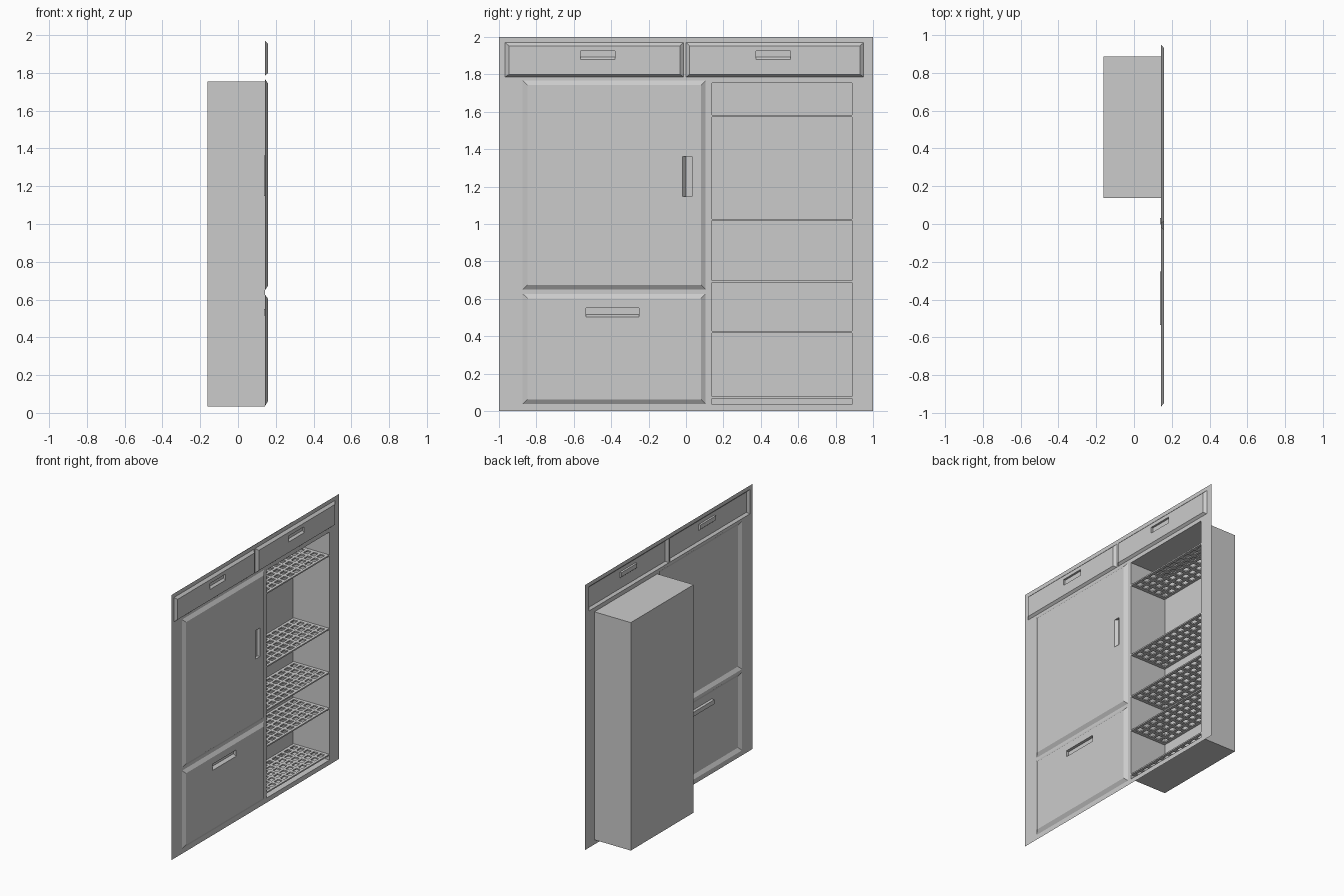
import bpy, bmesh

if "Cube" in bpy.data.objects:
    bpy.data.objects.remove(bpy.data.objects["Cube"])

grey = bpy.data.materials.new("plain grey")
grey.diffuse_color = (0.6, 0.6, 0.6, 1)
grey.use_nodes = True
grey.node_tree.nodes["Principled BSDF"].inputs["Base Color"].default_value = grey.diffuse_color

X_FRAME, X_FRONT, X_BACK = 0.143, 0.16, -0.161
OPENING = (0.138, 0.888, 0.035, 1.755)      # rectangles are y0, y1, z0, z1


def finish(name, bm):
    bmesh.ops.remove_doubles(bm, verts=bm.verts, dist=1e-5)
    me = bpy.data.meshes.new(name)
    bm.to_mesh(me)
    bm.free()
    me.materials.append(grey)
    ob = bpy.data.objects.new(name, me)
    bpy.context.collection.objects.link(ob)
    return ob


def corners(bm, r, x):
    y0, y1, z0, z1 = r
    return [bm.verts.new((x, y, z)) for y, z in ((y0, z0), (y1, z0), (y1, z1), (y0, z1))]


def ring(bm, outer, xo, inner, xi):
    a, b = corners(bm, outer, xo), corners(bm, inner, xi)
    for i in range(4):
        j = (i + 1) % 4
        bm.faces.new((a[i], a[j], b[j], b[i]))


def perforated(bm, us, vs, is_hole, place):
    """Grid of quads over the lines us and vs, leaving out the holes."""
    for i in range(len(us) - 1):
        for j in range(len(vs) - 1):
            if not is_hole(i, j):
                quad = ((us[i], vs[j]), (us[i + 1], vs[j]),
                        (us[i + 1], vs[j + 1]), (us[i], vs[j + 1]))
                bm.faces.new([bm.verts.new(place(u, v)) for u, v in quad])


def pressed_panel(name, outer, inner, grip, grip_floor, depth_x):
    bm = bmesh.new()
    ring(bm, outer, X_FRAME, inner, X_FRONT)        # sloping rim
    ring(bm, inner, X_FRONT, grip, X_FRONT)         # flat front
    ring(bm, grip, X_FRONT, grip_floor, depth_x)    # recessed grip
    bm.faces.new(corners(bm, grip_floor, depth_x))
    finish(name, bm)


# raised door and drawer fronts with recessed grips
panels = {
    "top_drawer_left": ((-0.967, -0.013, 1.786, 1.97), (-0.947, -0.033, 1.80, 1.953),
                        (-0.565, -0.38, 1.88, 1.925), (-0.565, -0.38, 1.893, 1.925), 0.145),
    "top_drawer_right": ((0.0, 0.95, 1.786, 1.97), (0.02, 0.93, 1.80, 1.953),
                         (0.375, 0.56, 1.88, 1.925), (0.375, 0.56, 1.893, 1.925), 0.145),
    "door": ((-0.873, 0.105, 0.65, 1.767), (-0.847, 0.079, 0.675, 1.742),
             (-0.018, 0.032, 1.147, 1.362), (0.0, 0.032, 1.147, 1.362), 0.138),
    "bottom_drawer": ((-0.873, 0.105, 0.037, 0.627), (-0.847, 0.079, 0.063, 0.602),
                      (-0.535, -0.252, 0.503, 0.55), (-0.535, -0.252, 0.517, 0.55), 0.138),
}
for name, p in panels.items():
    pressed_panel(name, *p)

# flat surrounding frame sheet
holes = [p[0] for p in panels.values()] + [OPENING]
ys = sorted({-1.0, 1.0} | {y for h in holes for y in h[:2]})
zs = sorted({0.0, 2.0} | {z for h in holes for z in h[2:]})


def in_hole(i, j):
    y, z = (ys[i] + ys[i + 1]) / 2, (zs[j] + zs[j + 1]) / 2
    return any(h[0] < y < h[1] and h[2] < z < h[3] for h in holes)


bm = bmesh.new()
perforated(bm, ys, zs, in_hole, lambda y, z: (X_FRAME, y, z))
finish("front_frame", bm)

# open shelf compartment behind the frame
bm = bmesh.new()
ring(bm, OPENING, X_FRAME, OPENING, X_BACK)
bm.faces.new(corners(bm, OPENING, X_BACK))
finish("shelf_compartment", bm)


# perforated shelves
def bar_lines(start, end, count, bar):
    gap = (end - start - bar) / count
    lines = []
    for k in range(count + 1):
        lines += [start + k * gap, start + k * gap + bar]
    return lines


xs = bar_lines(X_BACK + 0.002, X_FRAME - 0.002, 5, 0.02)
shelf_ys = bar_lines(OPENING[0], OPENING[1], 10, 0.025)
for n, z in enumerate((0.073, 0.422, 0.693, 1.023, 1.577)):
    bm = bmesh.new()
    perforated(bm, xs, shelf_ys, lambda i, j: i % 2 and j % 2, lambda x, y: (x, y, z))
    shelf = finish("shelf_%d" % (n + 1), bm)
    mod = shelf.modifiers.new("thickness", "SOLIDIFY")
    mod.thickness = 0.01
    mod.offset = 0
